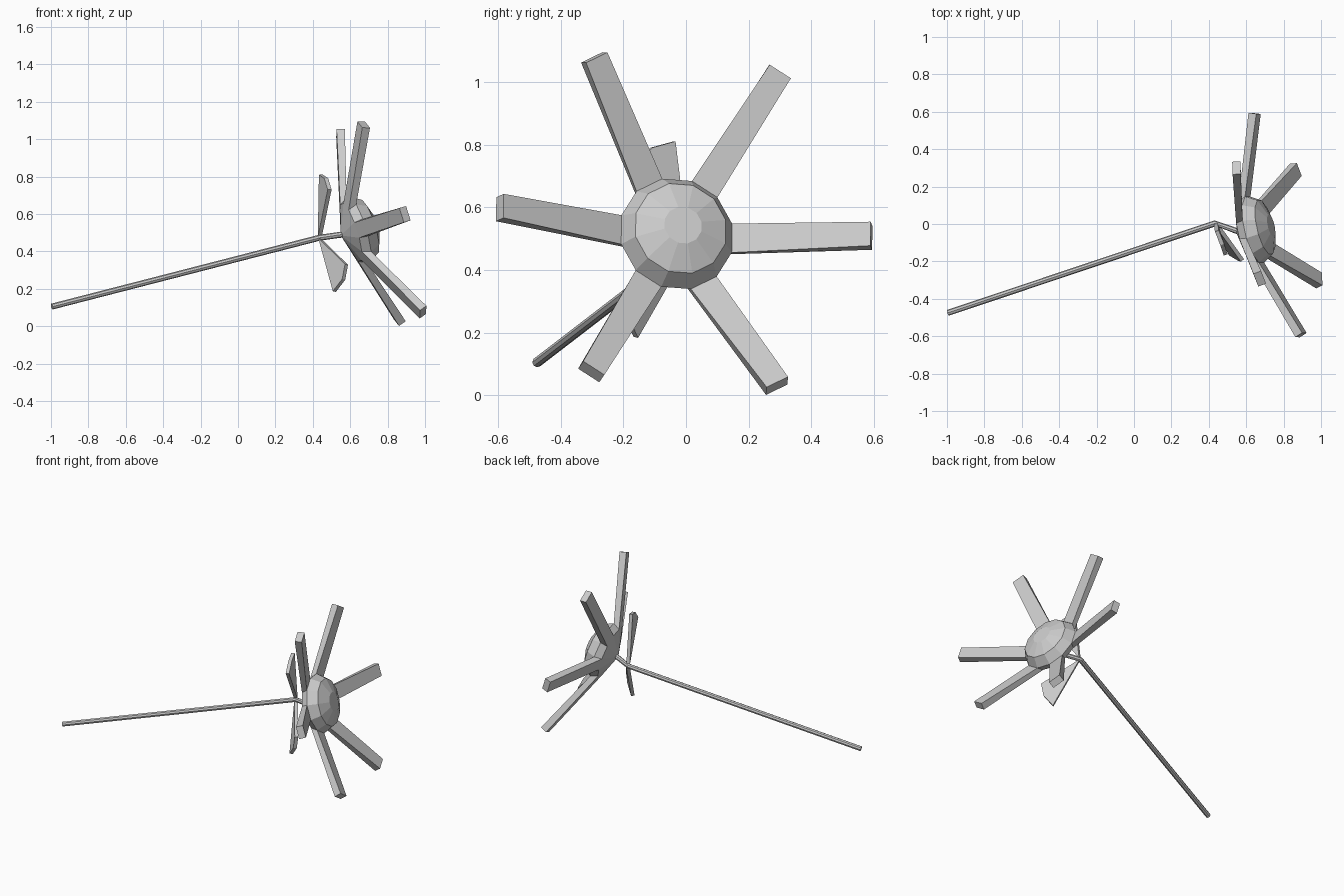
import bpy, bmesh
from math import sin, cos, radians
from mathutils import Vector

if "Cube" in bpy.data.objects:
    bpy.data.objects.remove(bpy.data.objects["Cube"])

gray = bpy.data.materials.new("plain_gray")
gray.use_nodes = True
gray.diffuse_color = (0.6, 0.6, 0.6, 1)
gray.node_tree.nodes["Principled BSDF"].inputs["Base Color"].default_value = (0.6, 0.6, 0.6, 1)


def loft(name, rings):
    """Join successive rings of points with quads and cap both ends."""
    bm = bmesh.new()
    loops = [[bm.verts.new(p) for p in ring] for ring in rings]
    for a, b in zip(loops, loops[1:]):
        for i in range(len(a)):
            j = (i + 1) % len(a)
            bm.faces.new((a[i], a[j], b[j], b[i]))
    bm.faces.new(loops[0])
    bm.faces.new(loops[-1])
    bmesh.ops.recalc_face_normals(bm, faces=bm.faces[:])
    mesh = bpy.data.meshes.new(name)
    bm.to_mesh(mesh)
    bm.free()
    mesh.materials.append(gray)
    obj = bpy.data.objects.new(name, mesh)
    bpy.context.collection.objects.link(obj)
    return obj


# Frame of the tilted flower head: facing axis and two directions across it
centre = Vector((0.645, -0.03, 0.515))
axis = Vector((0.931, 0.217, 0.293)).normalized()
side = Vector((-0.204, 0.976, -0.074))
side = (side - axis * side.dot(axis)).normalized()
up = axis.cross(side)


def outward(degrees):
    return side * cos(radians(degrees)) + up * sin(radians(degrees))


def head_point(degrees, radius, height):
    return centre + outward(degrees) * radius + axis * height


# Twelve-sided flower centre, cone behind and faceted dome in front
profile = [(0.022, -0.095), (0.165, -0.045), (0.187, 0), (0.152, 0.06), (0.062, 0.095)]
loft("flower_centre", [[head_point(15 + 30 * k, r, h) for k in range(12)] for r, h in profile])

# Six tapered petals growing from alternate faces of the rim
for k in range(6):
    angle = 60 * k
    root = [head_point(angle + a, r, h)
            for a, r, h in ((-15, 0.165, -0.045), (15, 0.165, -0.045),
                            (15, 0.187, 0), (-15, 0.187, 0))]
    tip = head_point(angle, 0.607, 0.133)
    along = (tip - head_point(angle, 0.17, -0.022)).normalized()
    across = axis.cross(outward(angle))
    thick = along.cross(across)
    end = [tip + across * w * 0.04 + thick * t * 0.022
           for w, t in ((-1, -1), (1, -1), (1, 1), (-1, 1))]
    # keep the front of the petal on the facing side
    if thick.dot(axis) < 0:
        end = [end[3], end[2], end[1], end[0]]
    loft("petal_%d" % (k + 1), [root, end])

# Bent stem, an eight-sided tube
path = [Vector(p) for p in ((-0.995, -0.475, 0.105), (0.435, 0.004, 0.473), (0.57, -0.045, 0.492))]
rings = []
for i, p in enumerate(path):
    d = (path[min(i + 1, 2)] - path[max(i - 1, 0)]).normalized()
    a = d.cross(Vector((0, 0, 1))).normalized()
    b = a.cross(d)
    rings.append([p + (a * cos(radians(45 * k)) + b * sin(radians(45 * k))) * 0.016
                  for k in range(8)])
loft("stem", rings)


# Two blunt thin leaves at the bend of the stem
def leaf(name, outline):
    pts = [Vector(p) for p in outline]
    normal = (pts[1] - pts[0]).cross(pts[-1] - pts[0]).normalized() * 0.011
    loft(name, [[p - normal for p in pts], [p + normal for p in pts]])


leaf("upper_leaf", [(0.437, 0.004, 0.475), (0.443, -0.037, 0.81),
                    (0.472, -0.11, 0.79), (0.49, -0.165, 0.73)])
leaf("lower_leaf", [(0.437, 0.004, 0.47), (0.515, -0.16, 0.185),
                    (0.565, -0.19, 0.25), (0.58, -0.195, 0.33)])
